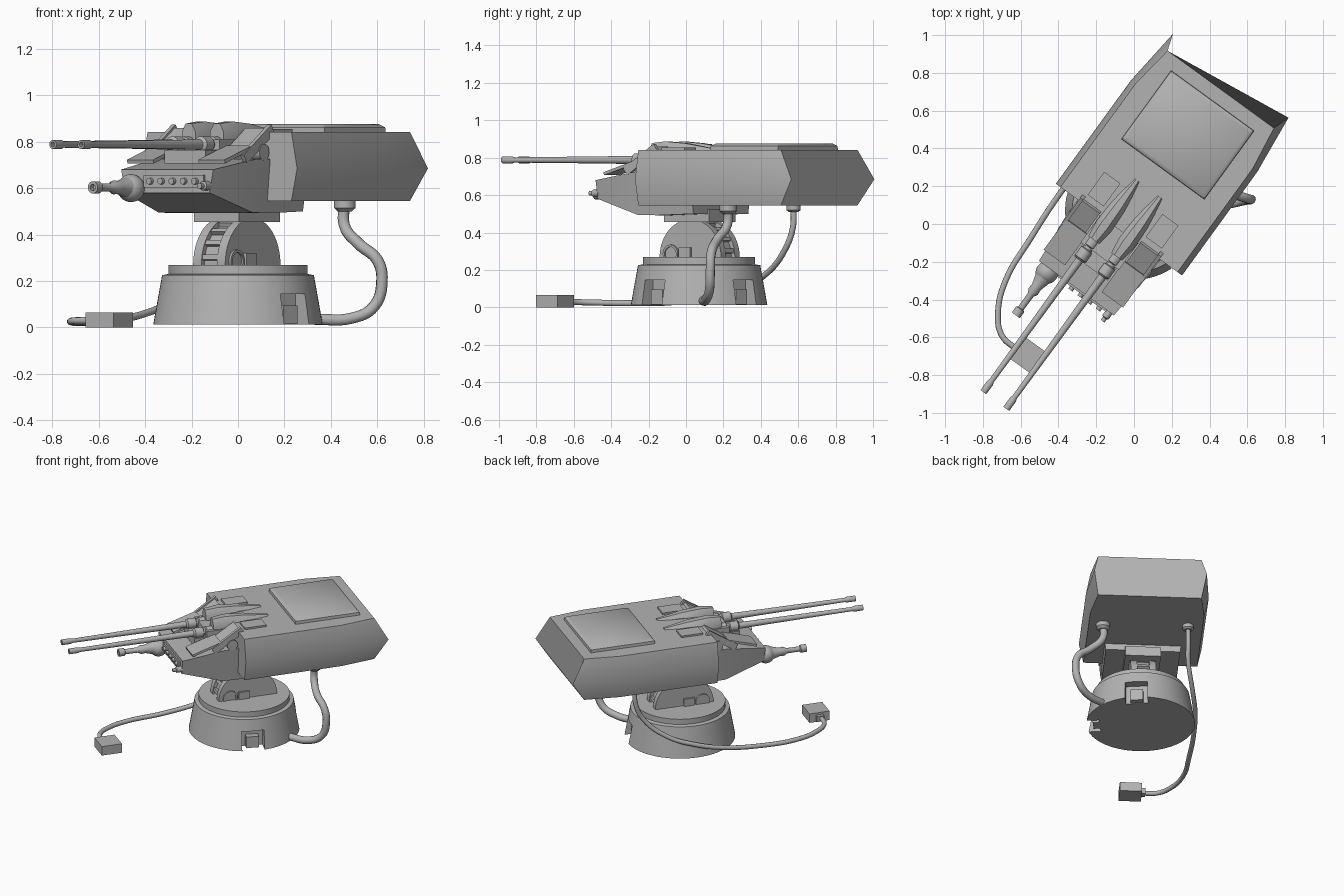
import bpy, bmesh, math
from mathutils import Matrix, Vector

cube = bpy.data.objects.get("Cube")
if cube:
    bpy.data.objects.remove(cube, do_unlink=True)

grey = bpy.data.materials.new("plain_grey")
grey.use_nodes = True
COLOR = (0.45, 0.45, 0.45, 1)
grey.diffuse_color = COLOR
grey.node_tree.nodes["Principled BSDF"].inputs["Base Color"].default_value = COLOR

BASE = Matrix.Translation((0, 0.07, 0))
TURRET = Matrix.Translation((-0.005, 0.073, 0)) @ Matrix.Rotation(math.radians(-36), 4, "Z")
WORLD = Matrix.Identity(4)


def finish(name, bm, frame, bevel=0):
    bmesh.ops.recalc_face_normals(bm, faces=bm.faces)
    mesh = bpy.data.meshes.new(name)
    bm.to_mesh(mesh)
    bm.free()
    mesh.materials.append(grey)
    ob = bpy.data.objects.new(name, mesh)
    bpy.context.collection.objects.link(ob)
    ob.matrix_world = frame
    if bevel:
        mod = ob.modifiers.new("bevel", "BEVEL")
        mod.width, mod.segments = bevel, 1
    smooth(ob)
    return ob


def smooth(ob):
    bpy.ops.object.select_all(action="DESELECT")
    ob.select_set(True)
    bpy.context.view_layer.objects.active = ob
    bpy.ops.object.shade_smooth_by_angle(angle=math.radians(35))


def loft(name, rings, frame=TURRET):
    """Skin between matching closed rings and cap both ends."""
    bm = bmesh.new()
    rows = [[bm.verts.new(p) for p in ring] for ring in rings]
    n = len(rows[0])
    for a, b in zip(rows, rows[1:]):
        for i in range(n):
            j = (i + 1) % n
            bm.faces.new((a[i], a[j], b[j], b[i]))
    bm.faces.new(rows[0])
    bm.faces.new(rows[-1])
    return finish(name, bm, frame)


def box(name, center, size, frame=TURRET, tilt=0, spin=0, bevel=0):
    bm = bmesh.new()
    bmesh.ops.create_cube(bm, size=1)
    bm.transform(Matrix.Rotation(spin, 4, "Z") @ Matrix.Translation(center)
                 @ Matrix.Rotation(tilt, 4, "X") @ Matrix.Diagonal((*size, 1)))
    return finish(name, bm, frame, bevel)


def lathe(name, profile, center=(0, 0, 0), axis="Z", frame=TURRET, n=24):
    """Turn (radius, distance) pairs around an axis."""
    turn = {"Z": Matrix.Identity(4), "X": Matrix.Rotation(math.pi / 2, 4, "Y"),
            "Y": Matrix.Rotation(-math.pi / 2, 4, "X")}[axis]
    m = Matrix.Translation(center) @ turn
    rings = [[m @ Vector((r * math.cos(t), r * math.sin(t), h))
              for t in (2 * math.pi * i / n for i in range(n))] for r, h in profile]
    return loft(name, rings, frame)


def hose(name, points, radius):
    curve = bpy.data.curves.new(name, "CURVE")
    curve.dimensions = "3D"
    curve.bevel_depth, curve.bevel_resolution = radius, 3
    curve.resolution_u = 6
    curve.use_fill_caps = True
    line = curve.splines.new("BEZIER")
    line.bezier_points.add(len(points) - 1)
    for bp, p in zip(line.bezier_points, points):
        bp.co = p
        bp.handle_left_type = bp.handle_right_type = "AUTO"
    curve.materials.append(grey)
    bpy.context.collection.objects.link(bpy.data.objects.new(name, curve))


# Round base with four notches
base = lathe("base", [(0.365, 0.012), (0.327, 0.225), (0.3, 0.23), (0.3, 0.268)],
             frame=BASE, n=64)
for k in range(4):
    ang = math.radians(45 + 90 * k)
    cutter = box("notch_cutter", (0.35, 0, 0.065), (0.15, 0.15, 0.16), BASE, spin=ang)
    cutter.hide_render = True
    mod = base.modifiers.new("notch", "BOOLEAN")
    mod.operation, mod.object, mod.solver = "DIFFERENCE", cutter, "EXACT"
    bpy.context.view_layer.update()
    bpy.context.view_layer.objects.active = base
    bpy.ops.object.modifier_apply(modifier="notch")
    bpy.data.objects.remove(cutter, do_unlink=True)
    box("notch_foot", (0.295, 0, 0.055), (0.05, 0.085, 0.08), BASE, spin=ang)
smooth(base)

# Upright drum with a runged groove
lathe("drum_core", [(0.18, -0.05), (0.18, 0.05)], (0, 0, 0.268), "X", n=48)
for s in (-1, 1):
    lathe("drum_side", [(0.203, -0.022), (0.203, 0.022)], (s * 0.063, 0, 0.268), "X", n=48)
    lathe("drum_boss", [(0.05, -0.01), (0.05, 0.01), (0.038, 0.01), (0.038, 0.002)],
          (s * 0.086, -0.125, 0.285), "X")
    box("drum_box", (s * 0.09, -0.03, 0.29), (0.02, 0.075, 0.06))
for k in range(9):
    t = math.radians(10 + 20 * k)
    box("drum_rung", (0, 0.187 * math.cos(t), 0.268 + 0.187 * math.sin(t)),
        (0.09, 0.022, 0.022), tilt=t)
box("drum_mount", (0, 0, 0.49), (0.24, 0.3, 0.07))

# Main turret body
def body_ring(v, w, lean):
    half = [(w - 0.03, 0.545, v), (w, 0.685, v + lean), (w - 0.03, 0.842, v)]
    return ([(x, y, z) for x, z, y in half] + [(-x, y, z) for x, z, y in reversed(half)])

loft("body", [body_ring(-0.127, 0.413, 0), body_ring(0.55, 0.413, 0),
              body_ring(0.79, 0.378, 0.09)])

# Roof hatch with sloped rim
def rect(w, y0, y1, z):
    return [(-w, y0, z), (w, y0, z), (w, y1, z), (-w, y1, z)]

loft("roof_hatch", [rect(0.272, 0.268, 0.717, 0.84), rect(0.27, 0.27, 0.715, 0.862),
                    rect(0.25, 0.29, 0.695, 0.876)])

# Wedge hull below and ahead of the body
def hull_ring(v, wb, wt, zb, zt):
    return [(-wb, v, zb), (wb, v, zb), (wt, v, zt), (-wt, v, zt)]

loft("front_hull", [hull_ring(-0.51, 0.225, 0.245, 0.58, 0.68),
                    hull_ring(-0.23, 0.25, 0.27, 0.495, 0.725),
                    hull_ring(-0.1, 0.25, 0.27, 0.492, 0.725),
                    hull_ring(0.14, 0.25, 0.265, 0.5, 0.6)])

# Sensor strip on the nose
box("sensor_strip", (0.04, -0.51, 0.63), (0.32, 0.02, 0.055))
for k in range(5):
    lathe("sensor_lens", [(0.014, -0.012), (0.014, 0.012)],
          (-0.08 + 0.06 * k, -0.525, 0.63), "Y", n=12)
lathe("side_sensor", [(0.02, 0), (0.02, -0.04), (0.012, -0.045), (0.012, -0.065)],
      (0.215, -0.505, 0.61), "Y", n=12)

# Ball-mounted small gun
bm = bmesh.new()
bmesh.ops.create_uvsphere(bm, u_segments=24, v_segments=14, radius=0.06)
bm.transform(Matrix.Translation((-0.175, -0.535, 0.6)))
finish("gun_ball", bm, TURRET)
lathe("small_gun", [(0.045, -0.57), (0.028, -0.63), (0.03, -0.66), (0.018, -0.68),
                    (0.017, -0.77), (0.026, -0.775), (0.026, -0.815), (0.014, -0.815),
                    (0.014, -0.79)], (-0.175, 0, 0.603), "Y")

# Cradle between the flaps
box("gun_cradle", (0, -0.2, 0.765), (0.25, 0.2, 0.09))
box("cradle_step", (0, -0.32, 0.735), (0.22, 0.12, 0.06))

# Hood cross-section: ridged six-sided arch
def hood_ring(x, v, w, z0, h):
    return [(x - w, v, z0), (x + w, v, z0), (x + w, v, z0 + h * 0.55),
            (x + w * 0.45, v, z0 + h), (x - w * 0.45, v, z0 + h), (x - w, v, z0 + h * 0.55)]

for s in (-1, 1):
    x = s * 0.075
    # Twin long guns with hoods
    lathe("long_gun", [(0.034, -0.2), (0.034, -0.29), (0.026, -0.295), (0.026, -0.31),
                       (0.035, -0.315), (0.035, -0.37), (0.022, -0.38), (0.019, -0.6),
                       (0.014, -1.17), (0.019, -1.185), (0.019, -1.245), (0.01, -1.245),
                       (0.01, -1.22)], (x, 0, 0.788), "Y")
    loft("gun_hood", [hood_ring(x, -0.25, 0.036, 0.8, 0.078),
                      hood_ring(x, -0.16, 0.049, 0.8, 0.087),
                      hood_ring(x, -0.03, 0.042, 0.81, 0.067),
                      hood_ring(x, 0.14, 0.018, 0.82, 0.03)])
    # Deck plate, sloped flap and hinge beside the guns
    box("deck_plate", (s * 0.19, 0, 0.846), (0.105, 0.15, 0.016))
    box("upper_flap", (s * 0.195, -0.175, 0.81), (0.125, 0.15, 0.02), tilt=math.radians(33))
    box("lower_flap", (s * 0.19, -0.345, 0.745), (0.14, 0.21, 0.016), tilt=math.radians(17))
    box("flap_arm", (s * 0.255, -0.2, 0.79), (0.02, 0.24, 0.045), tilt=math.radians(33))
    lathe("flap_hinge", [(0.036, -0.035), (0.036, 0.035)], (s * 0.235, -0.17, 0.755), "X")

# Thick hose from body to base
lathe("hose_collar", [(0.03, 0.5), (0.047, 0.515), (0.047, 0.55)], (0.46, 0.225, 0), frame=WORLD)
hose("thick_hose", [(0.46, 0.225, 0.54), (0.458, 0.22, 0.44), (0.52, 0.165, 0.36),
                    (0.6, 0.135, 0.29), (0.62, 0.13, 0.2), (0.585, 0.125, 0.09),
                    (0.49, 0.105, 0.04), (0.33, 0.09, 0.035)], 0.025)

# Thin cable from body round the base to the box
lathe("cable_collar", [(0.025, 0.51), (0.038, 0.52), (0.038, 0.55)], (0.01, 0.575, 0), frame=WORLD)
hose("thin_cable", [(0.01, 0.575, 0.54), (0.005, 0.572, 0.43), (-0.03, 0.53, 0.31),
                    (-0.15, 0.43, 0.18), (-0.28, 0.305, 0.11), (-0.4, 0.15, 0.06),
                    (-0.55, -0.08, 0.027), (-0.68, -0.3, 0.022), (-0.72, -0.47, 0.025),
                    (-0.7, -0.59, 0.028), (-0.62, -0.665, 0.03)], 0.016)
BOX_FRAME = Matrix.Translation((-0.555, -0.7, 0)) @ Matrix.Rotation(math.radians(-36), 4, "Z")
box("cable_box", (0, 0, 0.0325), (0.15, 0.14, 0.065), BOX_FRAME)
box("cable_plug", (-0.085, 0, 0.03), (0.03, 0.05, 0.04), BOX_FRAME)
